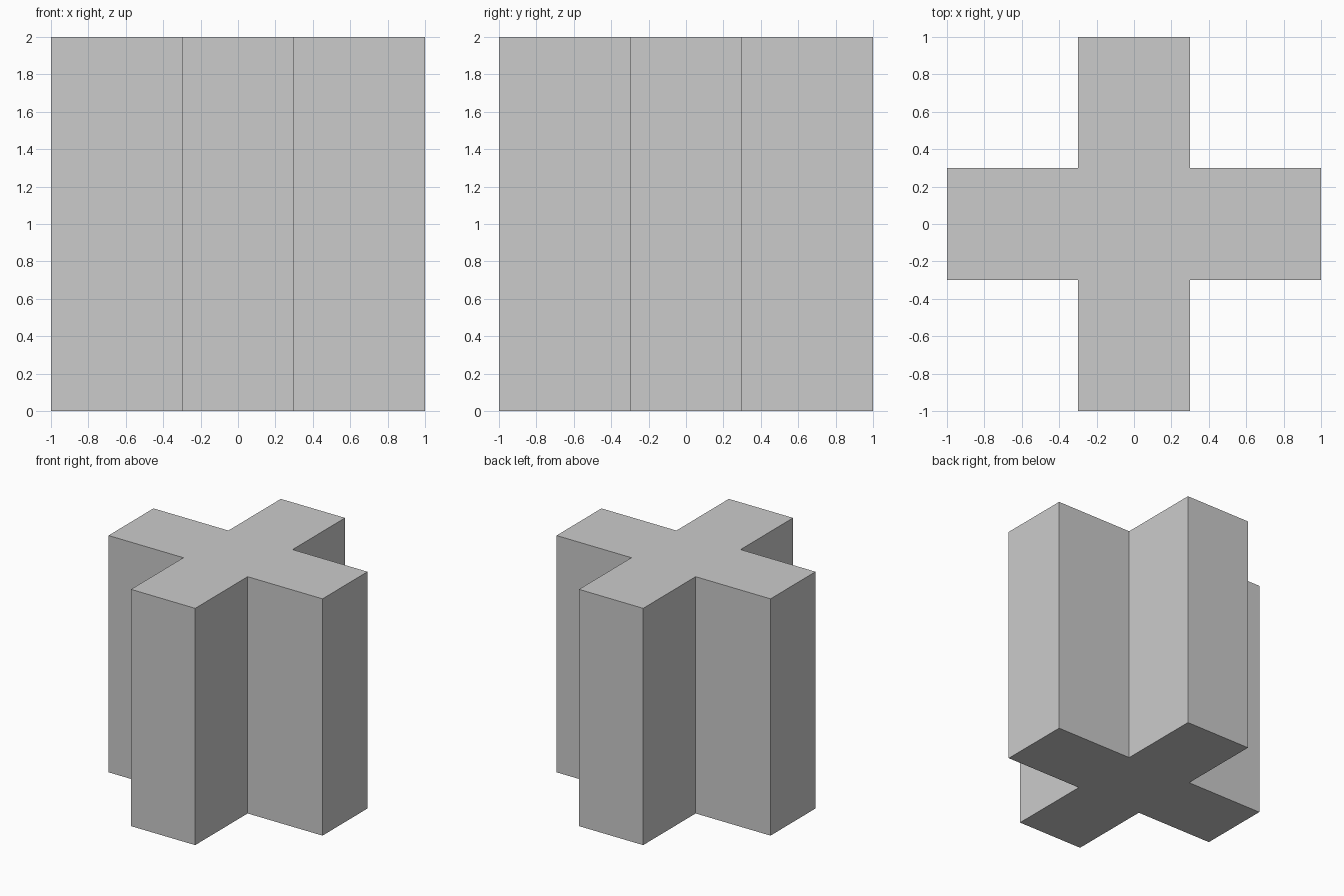
import bpy
import bmesh

if "Cube" in bpy.data.objects:
    bpy.data.objects.remove(bpy.data.objects["Cube"])

ARM = 1.0      # reach of each arm from the centre
HALF = 0.3     # half the arm width
HEIGHT = 2.0

# Plus-shaped profile: one arm's three corners, turned in quarter steps
profile = []
corners = [(ARM, -HALF), (ARM, HALF), (HALF, HALF)]
for _ in range(4):
    profile += corners
    corners = [(-y, x) for x, y in corners]

# Extrude the profile into a solid column
bm = bmesh.new()
base = bm.faces.new([bm.verts.new((x, y, 0)) for x, y in profile])
extruded = bmesh.ops.extrude_face_region(bm, geom=[base], use_keep_orig=True)
top = [v for v in extruded["geom"] if isinstance(v, bmesh.types.BMVert)]
bmesh.ops.translate(bm, verts=top, vec=(0, 0, HEIGHT))
bmesh.ops.recalc_face_normals(bm, faces=bm.faces)

mesh = bpy.data.meshes.new("cross_column")
bm.to_mesh(mesh)
bm.free()
column = bpy.data.objects.new("cross_column", mesh)
bpy.context.collection.objects.link(column)
